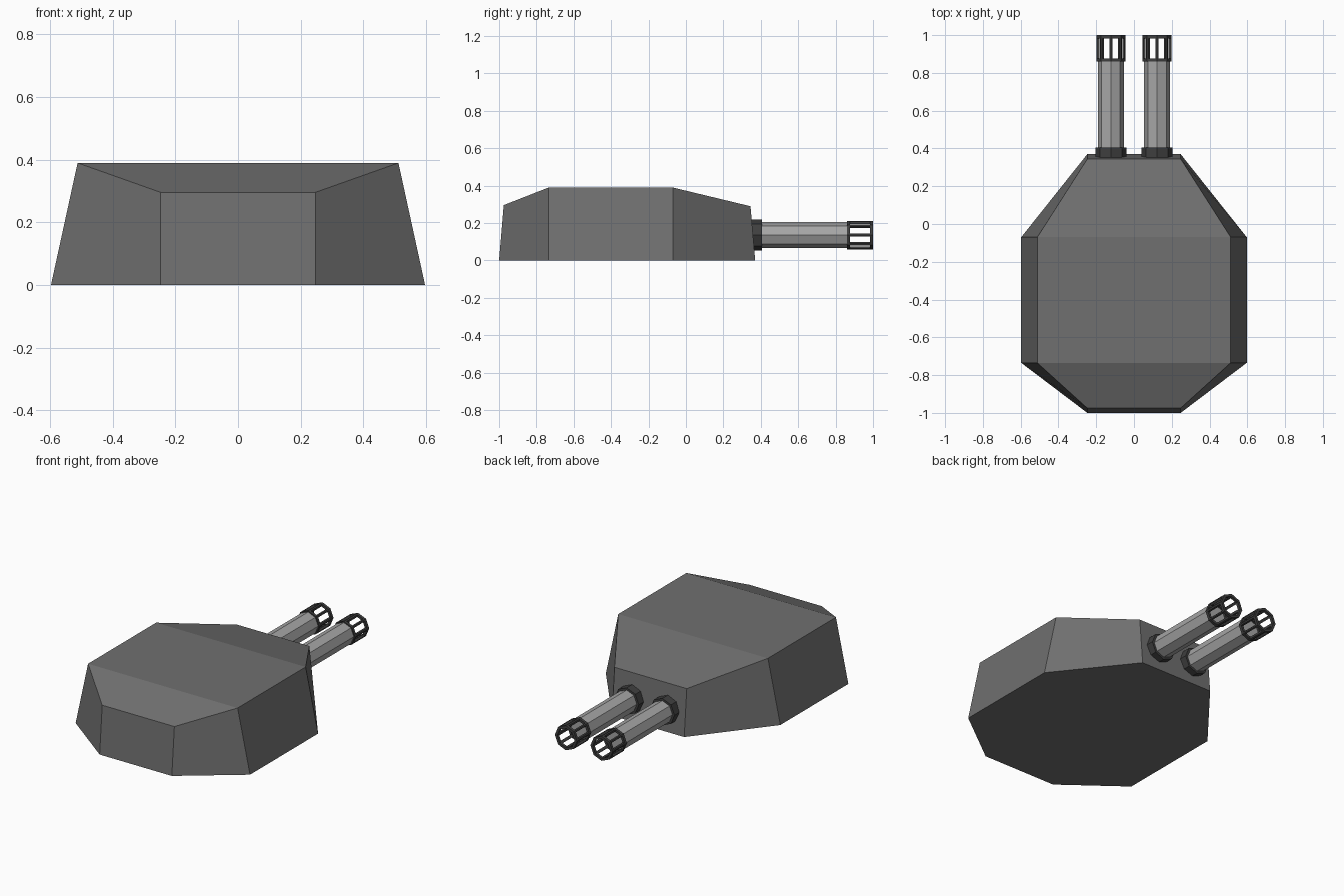
import bpy, bmesh, math
from mathutils import Vector

if "Cube" in bpy.data.objects:
    bpy.data.objects.remove(bpy.data.objects["Cube"])


def material(name, v):
    m = bpy.data.materials.new(name)
    m.diffuse_color = (v, v, v, 1)
    m.use_nodes = True
    m.node_tree.nodes["Principled BSDF"].inputs["Base Color"].default_value = m.diffuse_color
    return m


BODY = material("body grey", 0.16)
STEEL = material("barrel steel", 0.38)
DARK = material("dark metal", 0.05)


def finish(bm, name, mat):
    bmesh.ops.recalc_face_normals(bm, faces=bm.faces)
    me = bpy.data.meshes.new(name)
    bm.to_mesh(me)
    bm.free()
    me.materials.append(mat)
    ob = bpy.data.objects.new(name, me)
    bpy.context.collection.objects.link(ob)
    return ob


def octagon(bm, cx, cz, r, y):
    # eight points around a y axis, with corners up and sideways
    return [bm.verts.new((cx + r * math.cos(i * math.pi / 4), y,
                          cz + r * math.sin(i * math.pi / 4))) for i in range(8)]


def bridge(bm, a, b):
    n = len(a)
    for i in range(n):
        j = (i + 1) % n
        bm.faces.new((a[i], a[j], b[j], b[i]))


def rod(bm, cx, cz, r, y0, y1):
    a, b = octagon(bm, cx, cz, r, y0), octagon(bm, cx, cz, r, y1)
    bridge(bm, a, b)
    bm.faces.new(a)
    bm.faces.new(b)


def ring(bm, cx, cz, ro, ri, y0, y1):
    loops = [octagon(bm, cx, cz, r, y)
             for r, y in ((ro, y0), (ro, y1), (ri, y1), (ri, y0))]
    for k in range(4):
        bridge(bm, loops[k], loops[(k + 1) % 4])


# turret body: half outlines (base and top), mirrored in x
base_half = [(0.247, -1.0, 0), (0.597, -0.735, 0), (0.597, -0.07, 0), (0.247, 0.37, 0)]
top_half = [(0.247, -0.975, 0.296), (0.512, -0.735, 0.39),
            (0.512, -0.07, 0.39), (0.247, 0.345, 0.29)]
bm = bmesh.new()
outlines = []
for half in (base_half, top_half):
    pts = half + [(-x, y, z) for x, y, z in reversed(half)]
    outlines.append([bm.verts.new(p) for p in pts])
base, top = outlines
bridge(bm, base, top)
bm.faces.new(base)
for i in range(3):
    bm.faces.new((top[i], top[i + 1], top[6 - i], top[7 - i]))
finish(bm, "turret_body", BODY)

CZ = 0.136
for side, cx in (("left", -0.122), ("right", 0.122)):
    # mounting collar
    bm = bmesh.new()
    rod(bm, cx, CZ, 0.083, 0.33, 0.405)
    finish(bm, side + "_collar", DARK)

    # barrel
    bm = bmesh.new()
    rod(bm, cx, CZ, 0.069, 0.34, 0.865)
    finish(bm, side + "_barrel", STEEL)

    # open muzzle cage: two rings joined by a bar at each corner
    bm = bmesh.new()
    R, RI = 0.076, 0.060
    ring(bm, cx, CZ, R, RI, 0.86, 0.877)
    ring(bm, cx, CZ, R, RI, 0.983, 1.0)
    for i in range(8):
        a = i * math.pi / 4
        out = Vector((math.cos(a), 0, math.sin(a)))
        tan = Vector((-math.sin(a), 0, math.cos(a)))
        ends = []
        for y in (0.877, 0.983):
            c = Vector((cx, y, CZ))
            ends.append([bm.verts.new(c + out * r + tan * t) for r, t in
                         ((RI, -0.008), (R - 0.003, -0.008), (R, 0),
                          (R - 0.003, 0.008), (RI, 0.008))])
        bridge(bm, *ends)
        for e in ends:
            bm.faces.new(e)
    finish(bm, side + "_muzzle_cage", DARK)
